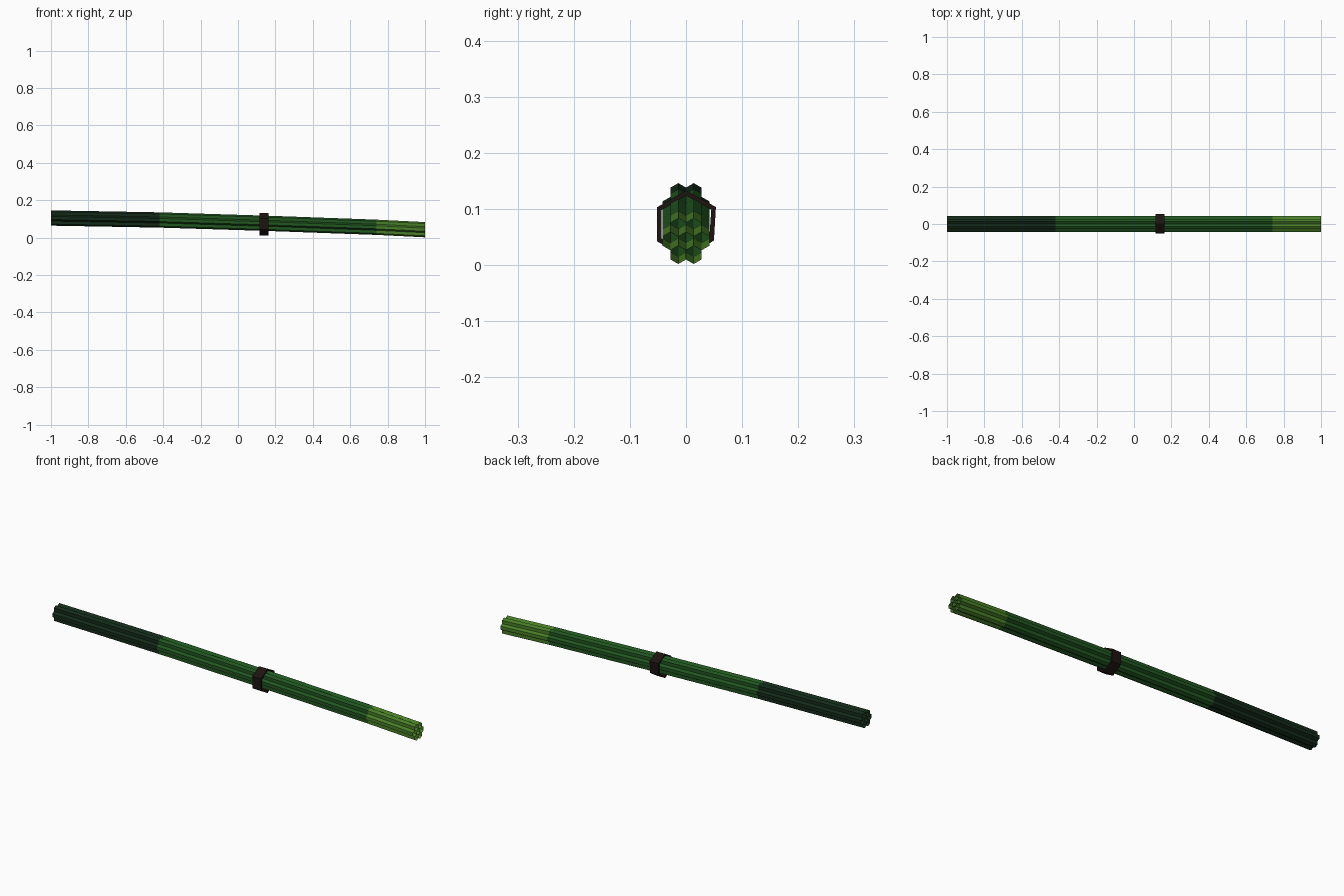
import bpy, bmesh, math

if "Cube" in bpy.data.objects:
    bpy.data.objects.remove(bpy.data.objects["Cube"])

def material(name, rgb):
    m = bpy.data.materials.new(name)
    m.diffuse_color = (*rgb, 1)
    m.use_nodes = True
    m.node_tree.nodes["Principled BSDF"].inputs["Base Color"].default_value = m.diffuse_color
    return m

DARK = material("dark_green", (0.007, 0.024, 0.010))
MID = material("mid_green", (0.015, 0.095, 0.015))
LIGHT = material("light_green", (0.065, 0.21, 0.02))
BAND = material("dark_brown", (0.012, 0.007, 0.005))

def finish(name, bm, mats):
    me = bpy.data.meshes.new(name)
    bm.to_mesh(me)
    bm.free()
    for m in mats:
        me.materials.append(m)
    ob = bpy.data.objects.new(name, me)
    bpy.context.collection.objects.link(ob)
    return ob

def sweep(name, rings, mats, slots):
    """Skin successive closed rings of points, one material slot per span."""
    bm = bmesh.new()
    rows = [[bm.verts.new(p) for p in ring] for ring in rings]
    for a, b, slot in zip(rows, rows[1:], slots):
        n = len(a)
        for i in range(n):
            f = bm.faces.new((a[i], a[(i + 1) % n], b[(i + 1) % n], b[i]))
            f.material_index = slot
    bmesh.ops.recalc_face_normals(bm, faces=bm.faces)
    return finish(name, bm, mats)

# Gently bowed centre line of the bundle
PATH = [(-1.0, 0.105), (-0.42, 0.0945), (0.16, 0.0765), (0.74, 0.0555), (1.0, 0.0425)]
R, STEP, ROW = 0.0165, 0.0275, 0.0243
HEX = [math.radians(30 + 60 * i) for i in range(6)]

# Seven open hexagonal stalks, packed 2-3-2
offsets = [(0, 0), (-STEP, 0), (STEP, 0)]
offsets += [(sy * STEP / 2, sz * ROW) for sy in (-1, 1) for sz in (-1, 1)]
for k, (oy, oz) in enumerate(offsets):
    rings = [[(x, oy + R * math.cos(a), z + oz + R * math.sin(a)) for a in HEX]
             for x, z in PATH]
    sweep(f"stalk_{k + 1}", rings, [DARK, MID, LIGHT], [0, 1, 1, 2])

# Slightly uneven six-sided tie around the middle
ZC = 0.0725
radii = [0.0615, 0.0605, 0.060, 0.060, 0.061, 0.0575]
def tie_ring(x, inset):
    return [(x, (r - inset) * math.cos(a), ZC + (r - inset) * math.sin(a))
            for r, a in zip(radii, HEX)]
X0, X1, T = 0.116, 0.164, 0.0095
sweep("tie_band",
      [tie_ring(X0, 0), tie_ring(X1, 0), tie_ring(X1, T), tie_ring(X0, T), tie_ring(X0, 0)],
      [BAND], [0] * 4)
band = bpy.data.objects["tie_band"]
bm = bmesh.new()
bm.from_mesh(band.data)
bmesh.ops.remove_doubles(bm, verts=bm.verts, dist=1e-5)
bmesh.ops.recalc_face_normals(bm, faces=bm.faces)
bm.to_mesh(band.data)
bm.free()
